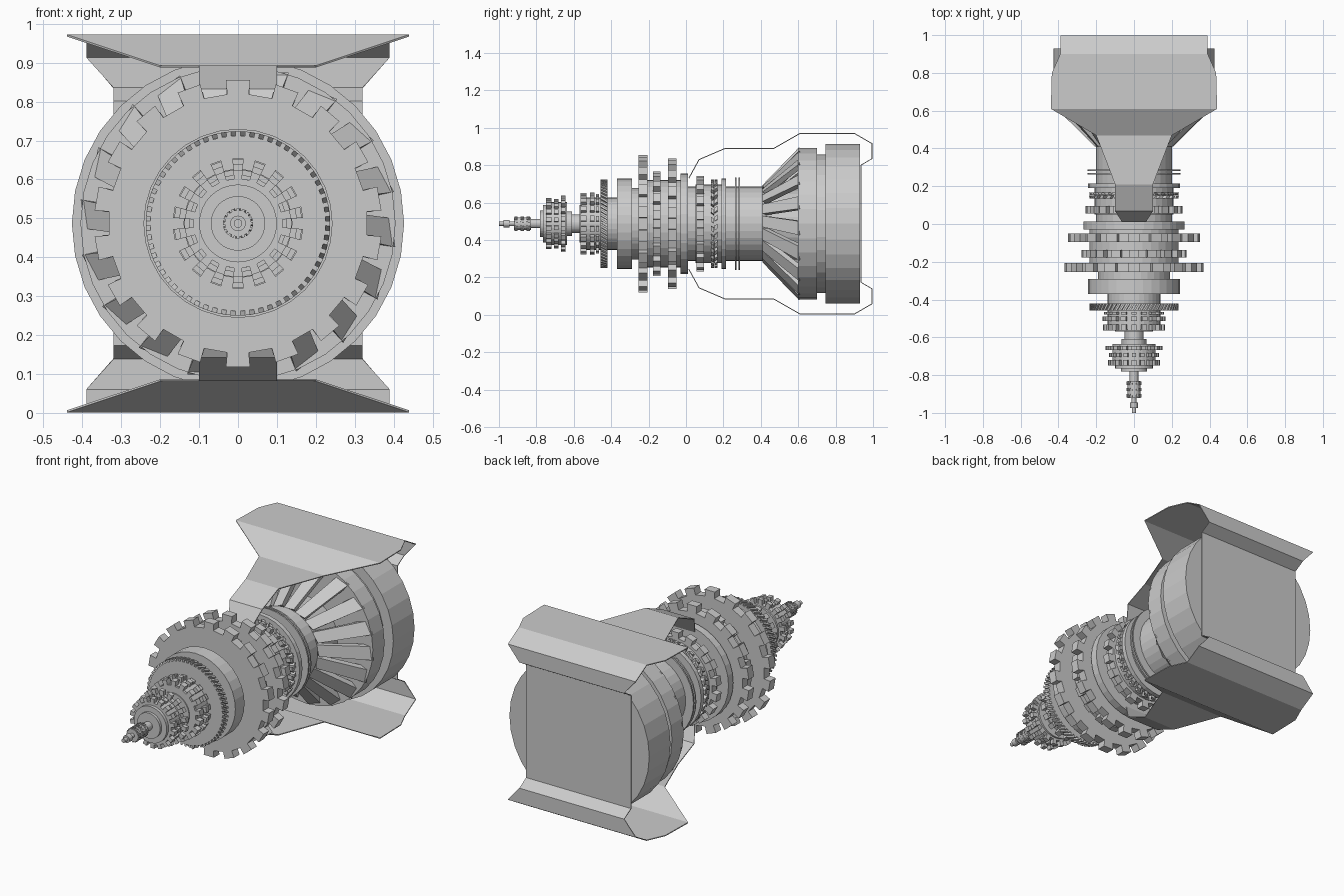
import bpy, bmesh, math
from mathutils import Vector

if "Cube" in bpy.data.objects:
    bpy.data.objects.remove(bpy.data.objects["Cube"])

ZC = 0.487  # height of the long axis

grey = bpy.data.materials.new("plain grey")
grey.diffuse_color = (0.6, 0.6, 0.6, 1)
grey.use_nodes = True
grey.node_tree.nodes["Principled BSDF"].inputs["Base Color"].default_value = grey.diffuse_color


def finish(name, bm):
    bmesh.ops.recalc_face_normals(bm, faces=bm.faces)
    me = bpy.data.meshes.new(name)
    bm.to_mesh(me)
    bm.free()
    me.materials.append(grey)
    ob = bpy.data.objects.new(name, me)
    bpy.context.collection.objects.link(ob)
    return ob


def polar(y, r, a):
    return Vector((r * math.sin(a), y, ZC + r * math.cos(a)))


def lathe(name, profile, seg=32):
    """Turned solid along y from (y, radius) points, capped at both ends."""
    bm = bmesh.new()
    rings = [[bm.verts.new(polar(y, r, 2 * math.pi * i / seg)) for i in range(seg)]
             for y, r in profile]
    for a, b in zip(rings, rings[1:]):
        for i in range(seg):
            j = (i + 1) % seg
            bm.faces.new((a[i], a[j], b[j], b[i]))
    bm.faces.new(rings[0])
    bm.faces.new(rings[-1])
    return finish(name, bm)


def steps(*spans):
    """Stepped profile from (y0, y1, radius) spans."""
    return [p for y0, y1, r in spans for p in ((y0, r), (y1, r))]


def gear(name, y0, y1, root, tip, n, duty=0.5, twist=0.0):
    """Toothed disc with n square teeth."""
    bm = bmesh.new()
    caps = []
    step = 2 * math.pi / n
    for y, off in ((y0, 0), (y1, twist)):
        cap = []
        for i in range(n):
            a = i * step + off
            for r, f in ((root, -duty / 2), (tip, -duty / 2), (tip, duty / 2), (root, duty / 2)):
                cap.append(bm.verts.new(polar(y, r, a + f * step)))
        caps.append(cap)
    m = len(caps[0])
    for i in range(m):
        j = (i + 1) % m
        bm.faces.new((caps[0][i], caps[0][j], caps[1][j], caps[1][i]))
    for cap in caps:
        bm.faces.new([cap[k] for i in range(n) for k in (4 * i, 4 * i + 3)])   # root disc
        for i in range(n):
            bm.faces.new(cap[4 * i:4 * i + 4])                                 # teeth
    return finish(name, bm)


# Turned core
lathe("nose_spindle", steps((-1, -.975, .011), (-.975, -.945, .02), (-.945, -.92, .012),
                            (-.92, -.83, .034), (-.83, -.775, .024)), 16)
lathe("nose_hub", steps((-.78, -.765, .07), (-.765, -.74, .1), (-.74, -.635, .115),
                        (-.635, -.61, .065), (-.61, -.57, .05)), 32)
lathe("front_body", steps((-.57, -.555, .1), (-.555, -.46, .14), (-.46, -.37, .14),
                          (-.37, -.29, .243), (-.29, -.25, .19)))
lathe("main_body", steps((-.25, 0, .235), (0, .05, .2), (.05, .2, .21), (.2, .41, .2),
                         (.41, .62, .19)))
lathe("collar_ring", steps((-.03, .012, .268)))
for i, (y0, y1, r) in enumerate(((.19, .215, .243), (.262, .27, .247), (.28, .288, .247))):
    lathe(f"rear_ring_{i}", steps((y0, y1, r)))

# Toothed rings: y0, y1, root, tip, teeth, duty, twist
gears = [
    (-.918, -.9, .034, .039, 16, .5, .1), (-.885, -.867, .034, .039, 16, .5, .1),
    (-.852, -.834, .034, .039, 16, .5, .1),
    (-.748, -.72, .115, .137, 18, .5, 0), (-.705, -.682, .115, .132, 18, .5, 0),
    (-.668, -.645, .125, .152, 18, .5, 0),
    (-.565, -.532, .138, .165, 18, .5, 0), (-.513, -.49, .138, .168, 18, .5, 0),
    (-.48, -.465, .138, .16, 18, .5, 0),
    (-.458, -.42, .225, .237, 60, .5, .1),
    (-.255, -.207, .333, .37, 18, .48, 0),
    (-.177, -.137, .245, .28, 18, .5, 0),
    (-.096, -.05, .31, .35, 18, .5, 0),
    (.055, .095, .225, .257, 18, .5, 0),
    (.135, .15, .21, .237, 30, .5, .05), (.153, .168, .21, .237, 30, .5, -.05),
]
for i, g in enumerate(gears):
    gear(f"toothed_ring_{i}", *g)

# Rear drum
lathe("rear_drum", steps((.598, .7, .405), (.7, .745, .37), (.745, .93, .427)))

# Flaring slats between the body and the drum
bm = bmesh.new()
N = 18
for i in range(N):
    a0 = 2 * math.pi * (i + .5) / N
    ends = []
    for y, r, w, a in ((.41, .2, .062, a0 - .06), (.605, .4, .075, a0 + .06)):
        c = polar(y, r, a)
        t = Vector((math.cos(a), 0, -math.sin(a)))          # sideways
        d = polar(0, 1, a) - Vector((0, 0, ZC))             # outward
        t = (t + d * .2).normalized()
        n = Vector((0, .02, 0)) - d * .02
        ends.append([bm.verts.new(p) for p in (c - t * w / 2, c + t * w / 2,
                                               c + t * w / 2 + n, c - t * w / 2 + n)])
    a, b = ends
    for k in range(4):
        j = (k + 1) % 4
        bm.faces.new((a[k], a[j], b[j], b[k]))
    bm.faces.new(a)
    bm.faces.new(b)
finish("flaring_slats", bm)

# Folded sheet armour: y, z, half width; runs over the top, down the back and under
fold = [(.015, .73, .065), (.07, .83, .1), (.21, .89, .1), (.47, .89, .2), (.61, .97, .44),
        (.8, .97, .435), (.9, .97, .39), (.995, .915, .39), (.995, .835, .32), (.935, .80, .32)]
full = fold + [(y, 2 * ZC - z, w) for y, z, w in reversed(fold)]
bm = bmesh.new()
rows = [[bm.verts.new((s * w, y, z)) for s in (-1, 1)] for y, z, w in full]
for a, b in zip(rows, rows[1:]):
    bm.faces.new((a[0], a[1], b[1], b[0]))
armour = finish("folded_armour", bm)
mod = armour.modifiers.new("sheet", 'SOLIDIFY')
mod.thickness = .005
mod.offset = 0
